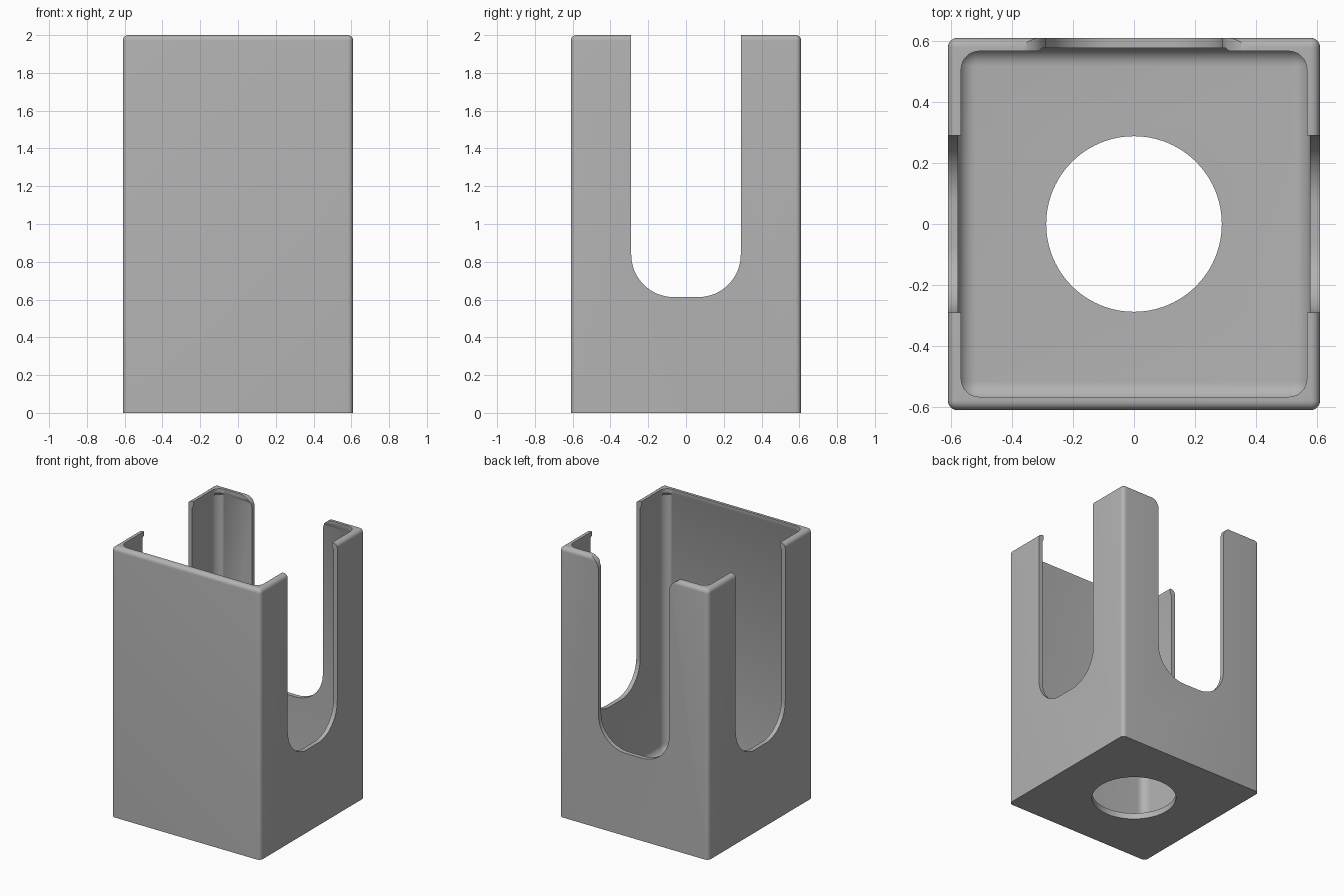
import bpy, bmesh
from math import sin, cos, pi
from mathutils import Matrix

old = bpy.data.objects.get("Cube")
if old:
    bpy.data.objects.remove(old, do_unlink=True)

HALF, HEIGHT, EDGE = 0.61, 2.0, 0.03        # outer body
INNER, FLOOR, FILLET = 0.578, 0.045, 0.06   # cavity
LIP = 0.567                                 # thicker rim around the opening
SLOT, SLOT_Z, SLOT_R, FLARE = 0.29, 0.613, 0.225, 0.09

grey = bpy.data.materials.new("grey plastic")
grey.use_nodes = True
colour = (0.45, 0.45, 0.45, 1)
grey.diffuse_color = colour
grey.node_tree.nodes["Principled BSDF"].inputs["Base Color"].default_value = colour


def arc(cx, cy, r, start, end, steps=10):
    angles = [start + (end - start) * i / steps for i in range(steps + 1)]
    return [(cx + r * cos(a), cy + r * sin(a)) for a in angles]


def make_object(name, bm):
    bmesh.ops.recalc_face_normals(bm, faces=bm.faces)
    mesh = bpy.data.meshes.new(name)
    bm.to_mesh(mesh)
    bm.free()
    mesh.materials.append(grey)
    obj = bpy.data.objects.new(name, mesh)
    bpy.context.collection.objects.link(obj)
    return obj


def rounded_ring(bm, half, radius, z):
    c = half - radius
    points = []
    for k, (sx, sy) in enumerate([(1, 1), (-1, 1), (-1, -1), (1, -1)]):
        points += arc(sx * c, sy * c, radius, k * pi / 2, (k + 1) * pi / 2, 8)
    return [bm.verts.new((x, y, z)) for x, y in points]


def make_body():
    # Wall section as (half width, corner radius, height)
    section = [(HALF, EDGE, 0)]
    for x, z in arc(HALF - EDGE, HEIGHT - EDGE, EDGE, 0, pi / 2, 6):
        section.append((x, max(0.004, EDGE - HALF + x), z))
    section += [(LIP, FILLET, HEIGHT), (LIP, FILLET, HEIGHT - 0.03),
                (INNER, FILLET, HEIGHT - 0.05)]
    for x, z in arc(INNER - FILLET, FLOOR + FILLET, FILLET, 0, -pi / 2, 8):
        section.append((x, max(0.004, FILLET - INNER + x), z))
    bm = bmesh.new()
    rings = [rounded_ring(bm, *s) for s in section]
    for a, b in zip(rings, rings[1:]):
        for i in range(len(a)):
            j = (i + 1) % len(a)
            bm.faces.new((a[i], a[j], b[j], b[i]))
    bm.faces.new(rings[0])
    bm.faces.new(rings[-1])
    return make_object("holder_body", bm)


def slot_cutter(name, near, far, flare, turn):
    # Half outline, mirrored to a U shape, then pushed through the wall
    half = arc(SLOT - SLOT_R, SLOT_Z + SLOT_R, SLOT_R, -pi / 2, 0, 16)
    if flare:
        half += arc(SLOT + FLARE, HEIGHT - FLARE, FLARE, pi, pi / 2)
    half.append((half[-1][0], HEIGHT + 0.2))
    outline = half + [(-u, z) for u, z in reversed(half)]
    bm = bmesh.new()
    face = bm.faces.new([bm.verts.new((near, u, z)) for u, z in outline])
    moved = bmesh.ops.extrude_face_region(bm, geom=[face])["geom"]
    verts = [v for v in moved if isinstance(v, bmesh.types.BMVert)]
    bmesh.ops.translate(bm, vec=(far - near, 0, 0), verts=verts)
    bm.transform(Matrix.Rotation(turn, 4, "Z"))
    return make_object(name, bm)


def hole_cutter():
    bm = bmesh.new()
    bmesh.ops.create_cone(bm, cap_ends=True, segments=96, radius1=0.288,
                          radius2=0.288, depth=0.6)
    return make_object("hole_cutter", bm)


body = make_body()
cutters = [slot_cutter("side_slot_cutter", -1, 1, False, 0),
           slot_cutter("back_slot_cutter", 0.2, 1, True, pi / 2),
           hole_cutter()]

# Cut the slots and the floor hole
bpy.ops.object.select_all(action="DESELECT")
bpy.context.view_layer.objects.active = body
body.select_set(True)
for cutter in cutters:
    cutter.hide_render = True
    mod = body.modifiers.new(cutter.name, "BOOLEAN")
    mod.operation, mod.solver, mod.object = "DIFFERENCE", "EXACT", cutter
    bpy.ops.object.modifier_apply(modifier=mod.name)
    bpy.data.objects.remove(cutter, do_unlink=True)
bpy.ops.object.shade_smooth_by_angle(angle=pi / 6)
